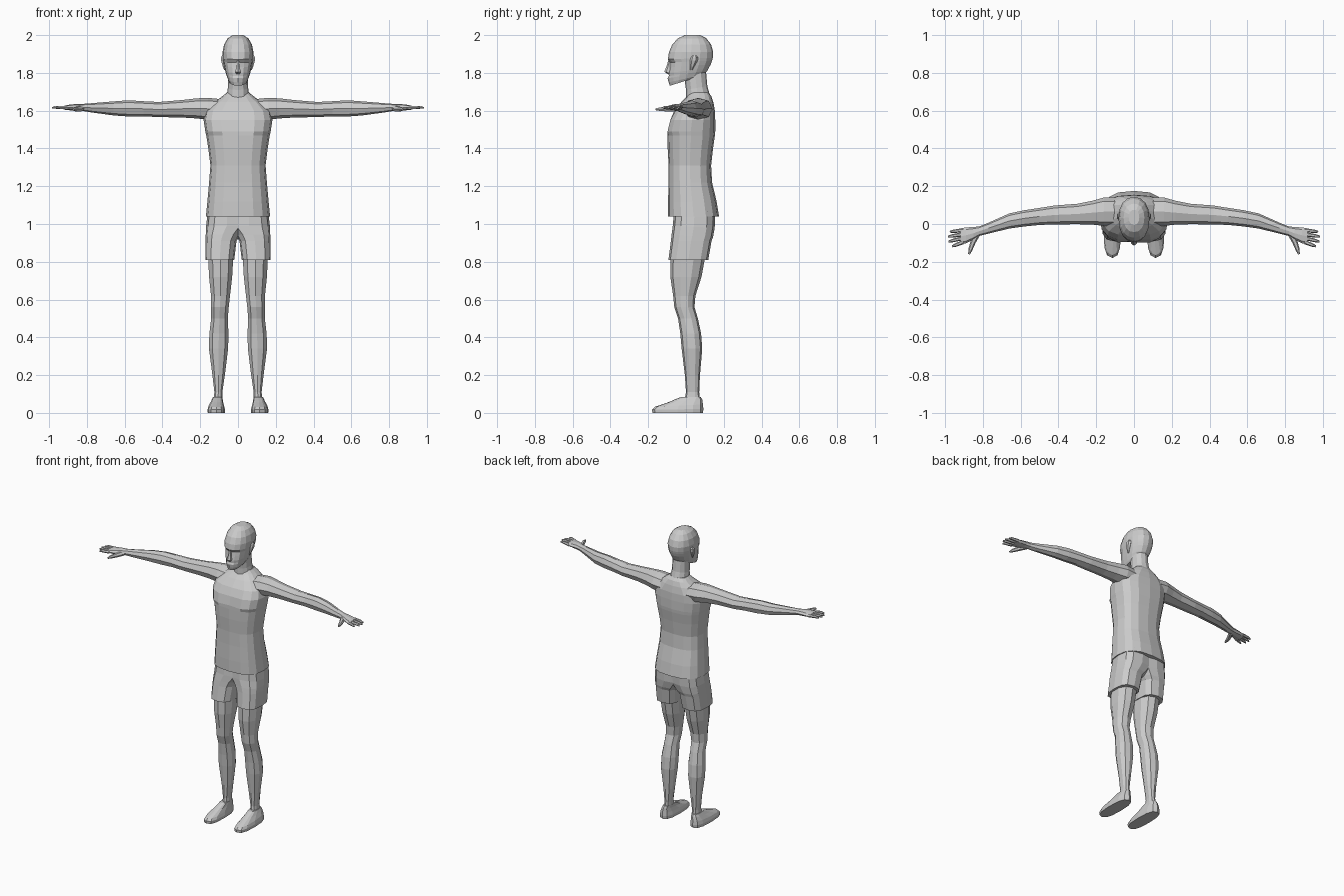
import bpy, bmesh
from math import sin, cos, pi, copysign
from mathutils import Vector


def sp(v, p):
    return copysign(abs(v) ** p, v)


def ring(zf, zb, x0, x1, y0, y1, n=12, p=0.8):
    """Closed section seen from above; zf/zb are the heights of its front and back."""
    pts = []
    for i in range(n):
        a = -pi / 2 + 2 * pi * i / n
        t = (sp(sin(a), p) + 1) / 2
        pts.append(Vector(((x0 + x1) / 2 + (x1 - x0) / 2 * sp(cos(a), p),
                           y0 + (y1 - y0) * t, zf + (zb - zf) * t)))
    return pts


def side_ring(x, y, z, ry, rz, n=8, p=0.9):
    """Closed section across an arm."""
    return [Vector((x, y + ry * sp(cos(2 * pi * i / n), p),
                    z + rz * sp(sin(2 * pi * i / n), p))) for i in range(n)]


def loft(name, rings, mirror=False):
    bm = bmesh.new()
    rows = [[bm.verts.new(v) for v in r] for r in rings]
    n = len(rows[0])
    for a, b in zip(rows, rows[1:]):
        for i in range(n):
            j = (i + 1) % n
            bm.faces.new((a[i], a[j], b[j], b[i]))
    bm.faces.new(rows[0])
    bm.faces.new(rows[-1])
    bmesh.ops.recalc_face_normals(bm, faces=bm.faces)
    me = bpy.data.meshes.new(name)
    bm.to_mesh(me)
    bm.free()
    ob = bpy.data.objects.new(name, me)
    bpy.context.collection.objects.link(ob)
    if mirror:
        ob.modifiers.new("mirror", 'MIRROR').use_mirror_merge = False
    return ob


def tube(name, path):
    """Tapered finger along (x, y, z, radius) points."""
    rings = []
    d = (Vector(path[-1][:3]) - Vector(path[0][:3])).normalized()
    side = d.cross(Vector((0, 0, 1))).normalized()
    up = side.cross(d)
    for x, y, z, r in path:
        rings.append([Vector((x, y, z)) + side * r * cos(k * pi / 3) + up * r * sin(k * pi / 3)
                      for k in range(6)])
    loft(name, rings, True)


# Head: front height, back height, half width, front y, back y
skull = [(1.732, 1.785, .047, -.086, .085), (1.75, 1.792, .055, -.092, .098),
         (1.772, 1.805, .061, -.094, .108), (1.783, 1.812, .064, -.091, .113),
         (1.80, 1.825, .068, -.092, .12), (1.83, 1.845, .073, -.089, .131),
         (1.855, 1.865, .077, -.087, .138), (1.872, 1.88, .080, -.096, .142),
         (1.91, 1.91, .082, -.09, .144), (1.95, 1.95, .074, -.073, .133),
         (1.983, 1.983, .055, -.043, .108), (2.0, 2.0, .028, -.005, .075)]
head = [ring(zf, zb, -w, w, y0, y1, 16, .9) for zf, zb, w, y0, y1 in skull]
for k in (1, -1):          # eye sockets
    head[6][k].y += .008
    head[5][k].y += .004
head[2][0].y -= .004       # lips
loft("head", head)

# Nose and ears
loft("nose", [ring(z, z, -w, w, y0, -.07, 6, 1) for z, w, y0 in
              ((1.795, .012, -.098), (1.806, .017, -.115), (1.83, .011, -.105), (1.865, .007, -.094))])
loft("ear", [ring(z, z, .066, x1, y0, y1, 6, 1) for z, x1, y0, y1 in
             ((1.815, .074, .022, .034), (1.835, .082, .02, .045), (1.865, .091, .02, .062),
              (1.882, .091, .025, .063), (1.893, .085, .035, .055))], True)

# Neck
loft("neck", [ring(zf, zb, -w, w, y0, y1, 12, .95) for zf, zb, w, y0, y1 in
              ((1.59, 1.62, .085, -.04, .14), (1.655, 1.67, .062, 0, .13),
               (1.71, 1.73, .054, .0, .113), (1.78, 1.82, .052, -.01, .105))])

# Shirt body
body = [(1.04, .17, -.095, .175), (1.12, .162, -.095, .162), (1.22, .153, -.092, .138),
        (1.31, .146, -.092, .133), (1.40, .157, -.097, .143), (1.468, .168, -.098, .153),
        (1.49, .173, -.105, .155), (1.55, .182, -.09, .155), (1.60, .172, -.062, .153),
        (1.645, .125, -.025, .145), (1.675, .085, .005, .135), (1.695, .06, .02, .12)]
shirt = [ring(z, z, -w, w, y0, y1, 16, .75) for z, w, y0, y1 in body]
shirt[6][0].y += .014      # hollow between chest muscles
shirt[7][0].y += .008
loft("shirt", shirt)

# Shorts
loft("shorts_leg", [ring(zf, zb, x0, x1, y0, y1, 12, .7) for zf, zb, x0, x1, y0, y1 in
                    ((.81, .81, .02, .173, -.093, .118), (.91, .91, .008, .172, -.08, .135),
                     (.945, .93, -.01, .171, -.076, .143), (.99, .98, -.05, .169, -.07, .152),
                     (1.07, 1.07, -.05, .16, -.063, .155))], True)

# Legs
loft("leg", [ring(z, z, x0, x1, y0, y1, 10, .9) for z, x0, x1, y0, y1 in
             ((.05, .082, .132, -.01, .075), (.11, .082, .126, 0, .07), (.20, .068, .137, -.006, .074),
              (.34, .05, .156, -.023, .086), (.42, .048, .154, -.03, .08), (.50, .052, .144, -.042, .063),
              (.56, .047, .145, -.062, .045), (.62, .04, .145, -.068, .05), (.72, .028, .156, -.083, .082),
              (.86, .02, .163, -.083, .108))], True)

# Shoes
loft("shoe", [ring(zf, zb, x0, x1, y0, y1, 12, .75) for zf, zb, x0, x1, y0, y1 in
              ((0, 0, .07, .16, -.178, .09), (.018, .02, .069, .161, -.18, .092),
               (.032, .045, .074, .155, -.165, .09), (.056, .07, .08, .142, -.095, .086),
               (.085, .085, .082, .132, -.025, .078))], True)

# Arms with palms: x, y, z, half depth, half height
arm = [(.08, .065, 1.605, .075, .055), (.16, .065, 1.61, .075, .058), (.22, .06, 1.612, .063, .053),
       (.30, .053, 1.61, .054, .046), (.42, .048, 1.606, .05, .040), (.50, .04, 1.61, .045, .04),
       (.58, .03, 1.612, .043, .043), (.66, .016, 1.612, .04, .037), (.77, -.022, 1.615, .029, .025),
       (.82, -.038, 1.617, .025, .019), (.85, -.049, 1.618, .033, .018), (.89, -.06, 1.617, .042, .015),
       (.918, -.065, 1.616, .042, .011)]
loft("arm", [side_ring(*a) for a in arm], True)

# Fingers and thumb
fingers = (("index_finger", .905, -.096, .963, -.119), ("middle_finger", .91, -.076, .982, -.093),
           ("ring_finger", .91, -.055, .985, -.067), ("little_finger", .905, -.033, .975, -.041))
for name, xa, ya, xb, yb in fingers:
    xm, ym = xa + (xb - xa) * .7, ya + (yb - ya) * .7
    tube(name, [(xa, ya, 1.616, .011), (xm, ym, 1.618, .009), (xb, yb, 1.615, .005)])
tube("thumb", [(.83, -.052, 1.612, .017), (.853, -.098, 1.608, .014),
               (.866, -.135, 1.608, .011), (.873, -.16, 1.607, .005)])
